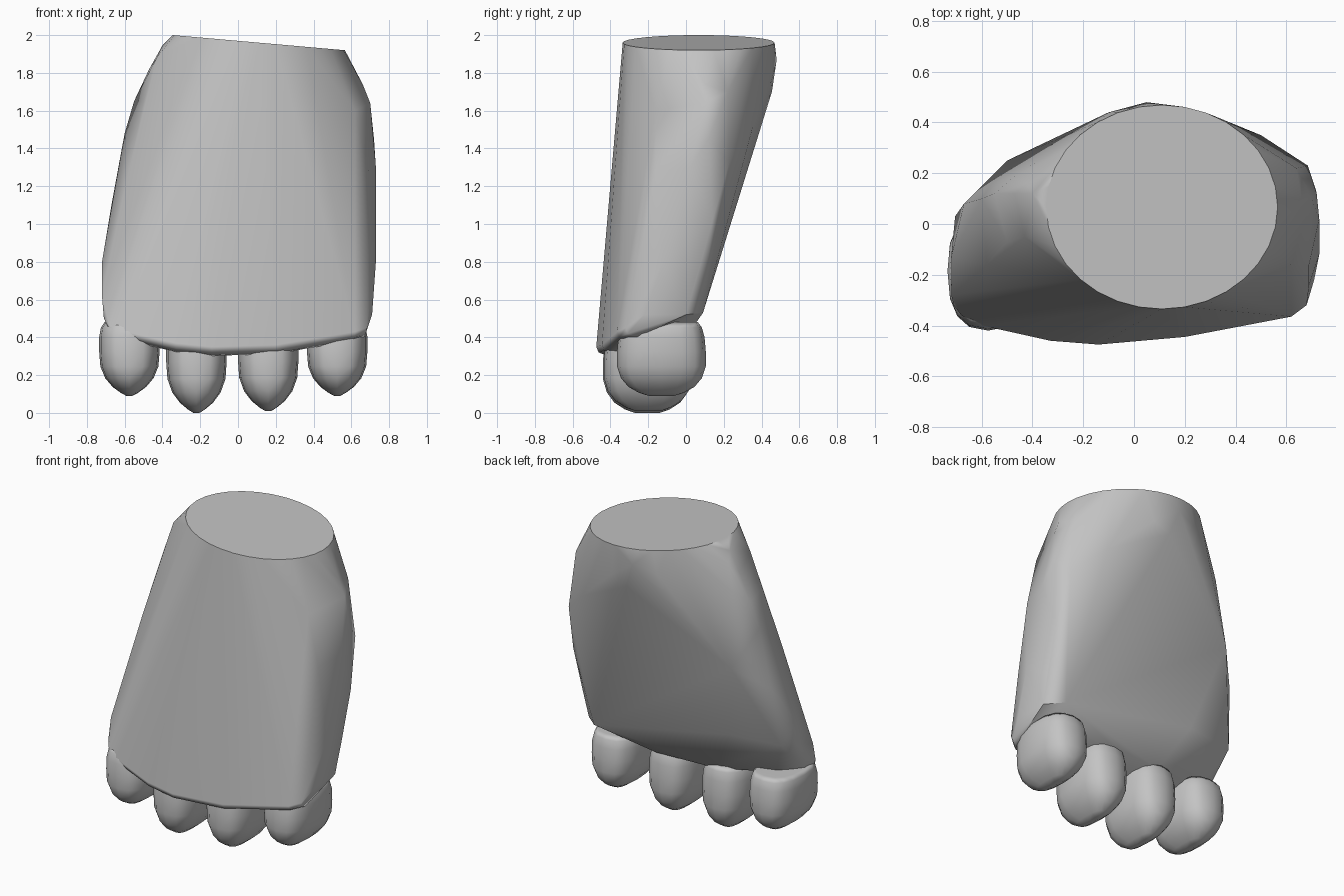
import bpy
import bmesh
from math import cos, sin, pi, radians, copysign

# Remove the default cube only
cube = bpy.data.objects.get("Cube")
if cube:
    bpy.data.objects.remove(cube, do_unlink=True)

# Single flat material
grey = bpy.data.materials.new("plain_grey")
grey.use_nodes = True
colour = (0.55, 0.55, 0.55, 1)
grey.diffuse_color = colour
grey.node_tree.nodes["Principled BSDF"].inputs["Base Color"].default_value = colour


def hull_object(name, points, sharp_angle):
    """Wrap the points in a convex skin and shade it smooth, keeping sharp edges."""
    bm = bmesh.new()
    for point in points:
        bm.verts.new(point)
    result = bmesh.ops.convex_hull(bm, input=list(bm.verts))
    leftover = set(result["geom_interior"]) | set(result["geom_unused"])
    loose = [item for item in leftover if isinstance(item, bmesh.types.BMVert) and item.is_valid]
    bmesh.ops.delete(bm, geom=loose, context="VERTS")
    bmesh.ops.dissolve_limit(bm, angle_limit=radians(1), verts=list(bm.verts), edges=list(bm.edges))
    bmesh.ops.recalc_face_normals(bm, faces=list(bm.faces))
    mesh = bpy.data.meshes.new(name)
    bm.to_mesh(mesh)
    bm.free()
    mesh.materials.append(grey)
    obj = bpy.data.objects.new(name, mesh)
    bpy.context.collection.objects.link(obj)
    bpy.ops.object.select_all(action="DESELECT")
    obj.select_set(True)
    bpy.context.view_layer.objects.active = obj
    bpy.ops.object.shade_smooth_by_angle(angle=radians(sharp_angle))
    # Large faces lead the shading, so they stay flat beside the rounded edges
    weighted = obj.modifiers.new("large_faces_flat", "WEIGHTED_NORMAL")
    weighted.keep_sharp = True
    return obj


def ring(centre_x, centre_y, half_x, half_y, count, power=1):
    """Points around an ellipse as seen from above; a power under one squares it."""
    for step in range(count):
        turn = 2 * pi * step / count
        c, s = cos(turn), sin(turn)
        yield (centre_x + half_x * copysign(abs(c) ** power, c),
               centre_y + half_y * copysign(abs(s) ** power, s))


def shifted(points, shrink, back, down):
    """Copy of a row of points, narrowed and moved back and down."""
    return [(x * shrink, y + back, z - down) for x, y, z in points]


# Flat wrist end, tilted down toward the left
wrist = [(x, y, 1.96 - 0.088 * (x - 0.11)) for x, y in ring(0.11, 0.067, 0.456, 0.402, 32)]

# Knuckle lip along the lower front edge, rolled under in two steps
lip = [(-0.68, -0.36, 0.46), (-0.6, -0.4, 0.43), (-0.33, -0.46, 0.37), (-0.14, -0.475, 0.35),
       (0.2, -0.445, 0.36), (0.62, -0.365, 0.43), (0.68, -0.32, 0.45)]
lip += shifted(lip, 0.995, 0.012, 0.03) + shifted(lip, 0.98, 0.06, 0.048)

# Outer edges of the palm, from the bottom up: front corner, side, back corner
right_edge = [(-0.66, -0.26, 0.8), (-0.58, -0.16, 1.27), (-0.5, -0.07, 1.65), (-0.43, -0.05, 1.88),
              (-0.71, -0.32, 0.5), (-0.71, -0.2, 0.5), (-0.72, -0.28, 0.62), (-0.72, -0.13, 0.8),
              (-0.65, 0.02, 1.2), (-0.6, 0.1, 1.48), (-0.55, 0.12, 1.65), (-0.47, 0.12, 1.82),
              (-0.4, 0.12, 1.945), (-0.705, 0.03, 0.72), (-0.67, 0.08, 1.1),
              (-0.5, 0.25, 1.25), (-0.47, 0.19, 1.72), (-0.42, 0.16, 1.88)]
left_edge = [(0.69, -0.24, 0.85), (0.69, -0.16, 1.28), (0.62, -0.16, 1.6),
             (0.71, -0.22, 0.52), (0.7, 0, 0.52), (0.73, -0.12, 0.8), (0.73, 0.02, 1.3),
             (0.72, 0.12, 1.45), (0.7, 0.1, 1.64), (0.66, 0.1, 1.74),
             (0.71, 0.05, 0.71), (0.715, 0.14, 1.02), (0.685, 0.23, 1.33), (0.64, 0.22, 1.7)]

# Back of the palm: heel bulge, slanting face and lower edge
back = [(0.05, 0.48, 1.87), (0.11, 0.455, 1.7), (-0.1, 0.44, 1.83), (0.22, 0.45, 1.75),
        (0.5, 0.35, 1.5), (-0.37, 0.08, 0.72), (0.6, 0.09, 0.53), (0.2, 0.02, 0.43),
        (-0.2, -0.02, 0.42), (-0.58, -0.11, 0.46)]

hull_object("palm", wrist + lip + right_edge + left_edge + back, 50)

# Finger stubs: narrow and pointed from the front, broad and round from the side
sections = [(0, 0.1, 0.28), (0.04, 0.28, 0.5), (0.12, 0.55, 0.74), (0.24, 0.8, 0.91),
            (0.4, 0.96, 1), (0.6, 1, 1), (0.8, 1, 0.97), (0.93, 0.94, 0.91), (1, 0.82, 0.82)]


def finger(name, x, y, bottom, top):
    points = []
    for level, wide, deep in sections:
        height = bottom + (top - bottom) * level
        points += [(px, py, height) for px, py in ring(x, y, 0.16 * wide, 0.235 * deep, 16, 0.8)]
    hull_object(name, points, 60)


finger("right_outer_finger", -0.575, -0.185, 0.09, 0.48)
finger("right_inner_finger", -0.22, -0.205, 0, 0.45)
finger("left_inner_finger", 0.16, -0.2, 0.01, 0.45)
finger("left_outer_finger", 0.525, -0.13, 0.09, 0.48)
